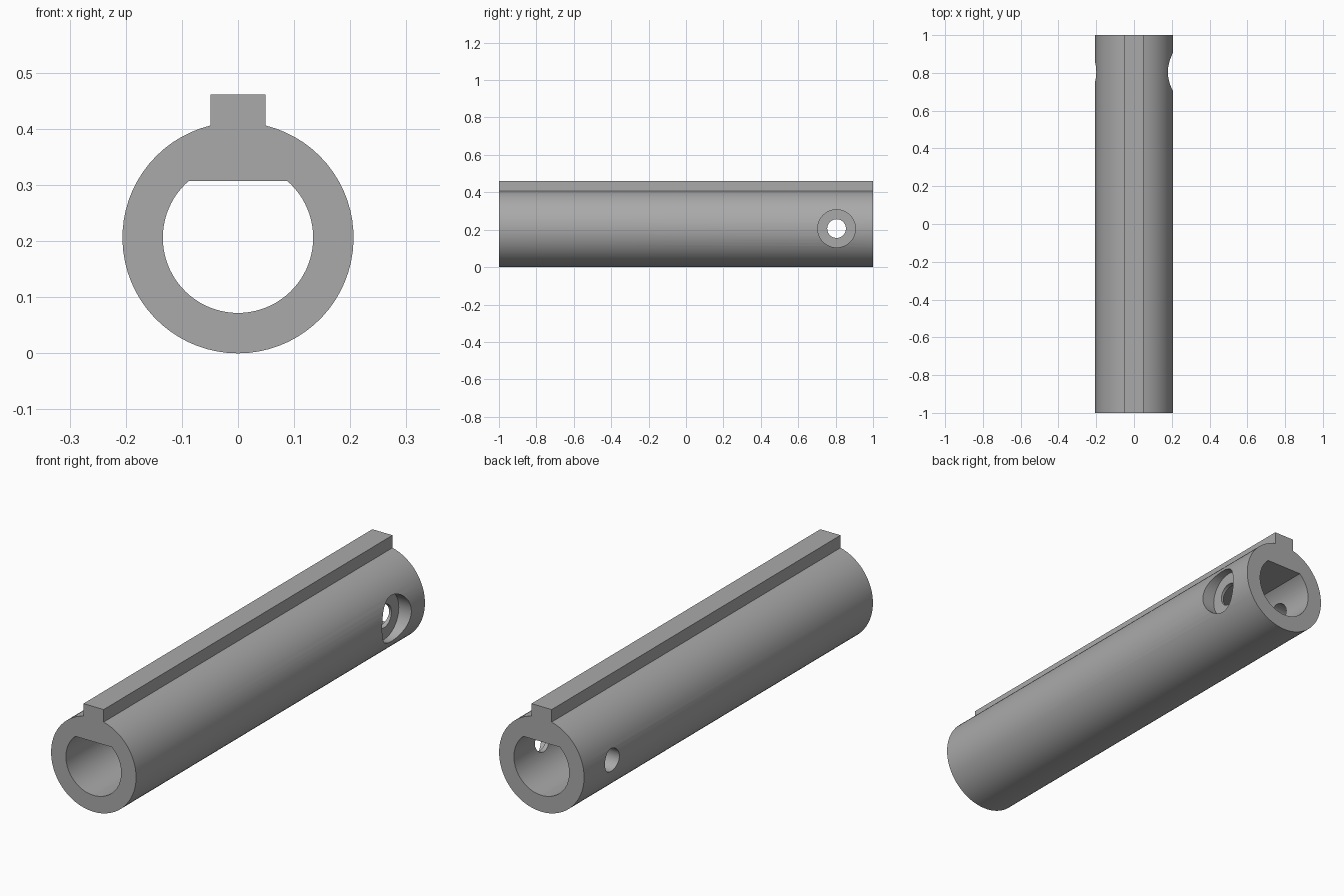
import bpy, bmesh
from math import sin, cos, asin, pi
from mathutils import Matrix

cube = bpy.data.objects.get("Cube")
if cube:
    bpy.data.objects.remove(cube, do_unlink=True)

AXIS_Z = 0.206          # height of the tube axis
OUTER, BORE = 0.206, 0.134
KEY_HALF, KEY_TOP = 0.049, 0.461
FLAT_Z = 0.307          # flat roof of the bore
HOLE_Y = 0.805

steel = bpy.data.materials.new("grey steel")
steel.use_nodes = True
grey = (0.4, 0.4, 0.4, 1)
steel.diffuse_color = grey
steel.node_tree.nodes["Principled BSDF"].inputs["Base Color"].default_value = grey


def arc(radius, half_gap, steps=64):
    """Open circle in xz, leaving a gap of the given half angle at the top."""
    span = 2 * pi - 2 * half_gap
    angles = [half_gap + span * i / steps for i in range(steps + 1)]
    return [(radius * sin(a), AXIS_Z + radius * cos(a)) for a in angles]


def make_object(name, bm):
    bmesh.ops.recalc_face_normals(bm, faces=bm.faces[:])
    mesh = bpy.data.meshes.new(name)
    bm.to_mesh(mesh)
    bm.free()
    mesh.materials.append(steel)
    obj = bpy.data.objects.new(name, mesh)
    bpy.context.collection.objects.link(obj)
    return obj


def prism(name, profile, half_length):
    """Extrude an xz profile along y."""
    bm = bmesh.new()
    face = bm.faces.new([bm.verts.new((x, -half_length, z)) for x, z in profile])
    new = bmesh.ops.extrude_face_region(bm, geom=[face])["geom"]
    verts = [v for v in new if isinstance(v, bmesh.types.BMVert)]
    bmesh.ops.translate(bm, verts=verts, vec=(0, 2 * half_length, 0))
    return make_object(name, bm)


def cross_drill(name, radius, x_start, x_end):
    """Cylinder along x at the cross hole."""
    bm = bmesh.new()
    place = Matrix.Translation(((x_start + x_end) / 2, HOLE_Y, AXIS_Z))
    bmesh.ops.create_cone(bm, cap_ends=True, segments=48, radius1=radius,
                          radius2=radius, depth=x_end - x_start,
                          matrix=place @ Matrix.Rotation(pi / 2, 4, "Y"))
    return make_object(name, bm)


# Tube with the key rib along its top
rib = [(-KEY_HALF, KEY_TOP), (KEY_HALF, KEY_TOP)]
tube = prism("keyed_tube", arc(OUTER, asin(KEY_HALF / OUTER)) + rib, 1)

# Bore with a flat roof, cross hole and counterbore
flat_gap = pi / 2 - asin((FLAT_Z - AXIS_Z) / BORE)
cutters = [
    prism("bore_cutter", arc(BORE, flat_gap), 1.1),
    cross_drill("cross_hole_cutter", 0.05, -0.3, 0.3),
    cross_drill("counterbore_cutter", 0.101, 0.145, 0.3),
]
bpy.context.view_layer.objects.active = tube
for cutter in cutters:
    cut = tube.modifiers.new(cutter.name, "BOOLEAN")
    cut.operation = "DIFFERENCE"
    cut.solver = "EXACT"
    cut.object = cutter
    bpy.ops.object.modifier_apply(modifier=cut.name)
    bpy.data.objects.remove(cutter, do_unlink=True)

# Smooth round walls, crisp edges
bpy.ops.object.select_all(action="DESELECT")
tube.select_set(True)
bpy.ops.object.shade_smooth_by_angle(angle=pi / 6)
